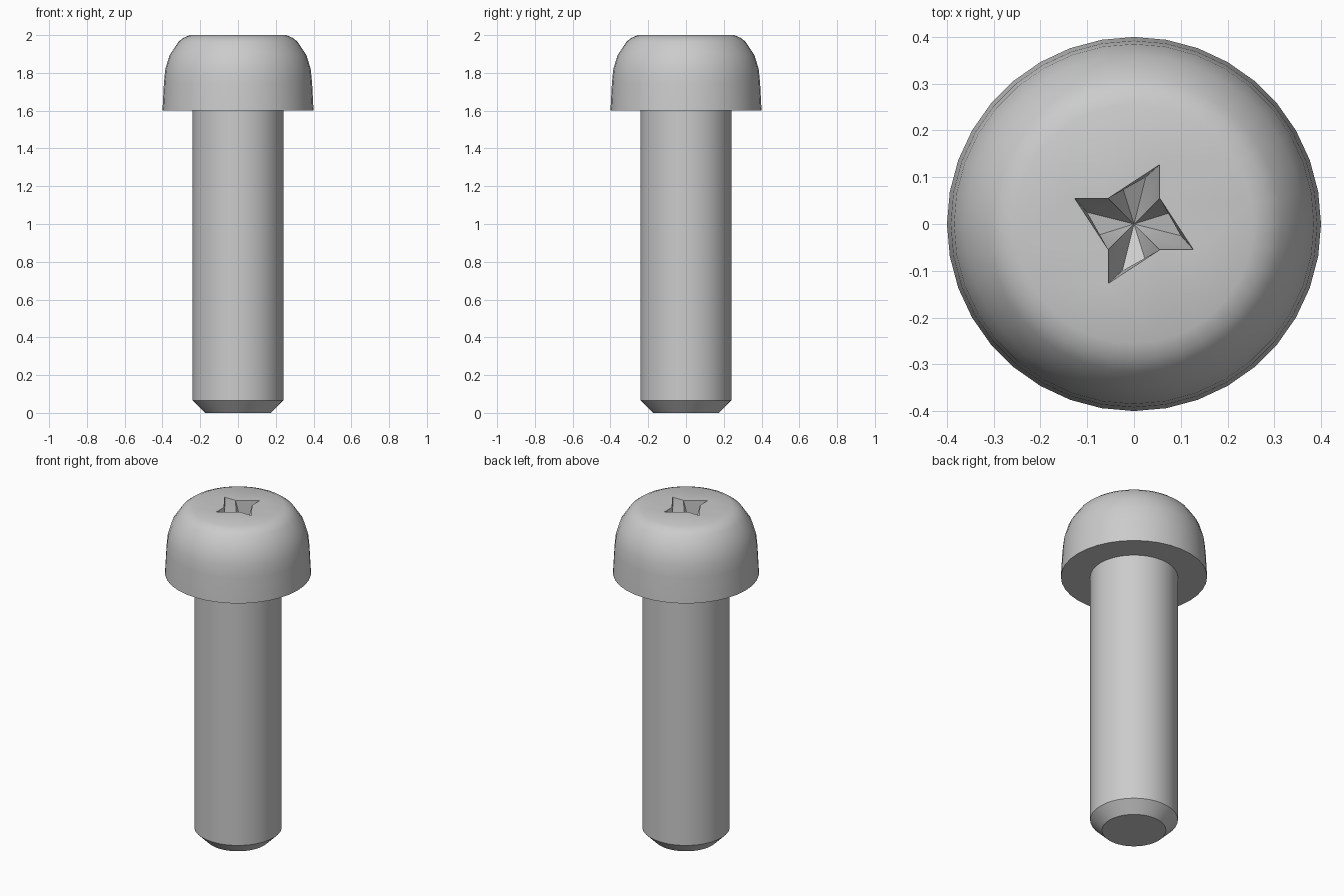
import bpy, bmesh, math

cube = bpy.data.objects.get("Cube")
if cube:
    bpy.data.objects.remove(cube, do_unlink=True)

SIDES = 36

steel = bpy.data.materials.new("plain_steel_grey")
steel.use_nodes = True
steel.diffuse_color = (0.6, 0.6, 0.6, 1)
steel.node_tree.nodes["Principled BSDF"].inputs["Base Color"].default_value = (0.6, 0.6, 0.6, 1)


def lathe(bm, profile):
    """Skin a stack of rings given as (radius, height); return the rings."""
    rings = []
    for r, z in profile:
        rings.append([bm.verts.new((r * math.cos(a), r * math.sin(a), z))
                      for a in (math.tau * i / SIDES for i in range(SIDES))])
    for low, high in zip(rings, rings[1:]):
        for i in range(SIDES):
            j = (i + 1) % SIDES
            bm.faces.new((low[i], low[j], high[j], high[i]))
    return rings


def finish(bm, name):
    mesh = bpy.data.meshes.new(name)
    bm.to_mesh(mesh)
    bm.free()
    obj = bpy.data.objects.new(name, mesh)
    bpy.context.collection.objects.link(obj)
    mesh.materials.append(steel)
    bpy.ops.object.select_all(action="DESELECT")
    obj.select_set(True)
    bpy.context.view_layer.objects.active = obj
    bpy.ops.object.shade_smooth_by_angle(angle=math.radians(30))
    return obj


def four_turns(bm, points):
    """Repeat points at each clockwise quarter turn, as one loop of vertices."""
    loop = []
    for _ in range(4):
        loop += [bm.verts.new(p) for p in points]
        points = [(y, -x, z) for x, y, z in points]
    return loop


# Shaft with chamfered tip
bm = bmesh.new()
shaft = lathe(bm, [(0.175, 0), (0.24, 0.065), (0.24, 1.6)])
bm.faces.new(reversed(shaft[0]))
finish(bm, "shaft")

# Rounded head, with the underside left open around the shaft
bm = bmesh.new()
head = lathe(bm, [(0.24, 1.6), (0.4, 1.6), (0.392, 1.75), (0.385, 1.82), (0.362, 1.895),
                  (0.315, 1.965), (0.29, 1.985), (0.255, 2)])

# Pinwheel rim, tapered cross floor and centre point of the driver recess
rim = four_turns(bm, [(-0.055, 0.055, 2), (0.055, 0.127, 2)])
floor = four_turns(bm, [(-0.025, 0.025, 1.83), (-0.025, 0.08, 1.83), (0.025, 0.1, 1.83)])
centre = bm.verts.new((0, 0, 1.78))
for k in range(4):
    a, tip, b = rim[2 * k], rim[2 * k + 1], rim[(2 * k + 2) % 8]
    c, d, e, f = (floor[(3 * k + n) % 12] for n in range(4))
    for wall in ((a, c, d), (a, d, e, tip), (tip, e, f, b)):
        bm.faces.new(wall)
for i in range(12):
    bm.faces.new((centre, floor[(i + 1) % 12], floor[i]))

# Flat top between the rounded edge and the recess rim
edges = []
for loop in (head[-1], rim):
    for i, v in enumerate(loop):
        w = loop[(i + 1) % len(loop)]
        edges.append(bm.edges.get((v, w)) or bm.edges.new((v, w)))
bmesh.ops.triangle_fill(bm, edges=edges, use_beauty=True, normal=(0, 0, 1))
bmesh.ops.recalc_face_normals(bm, faces=bm.faces)
# The head is an open shell, so make sure its top points up
top = max(bm.faces, key=lambda p: p.calc_center_median().z)
if top.normal.z < 0:
    bmesh.ops.reverse_faces(bm, faces=bm.faces)
finish(bm, "head")
